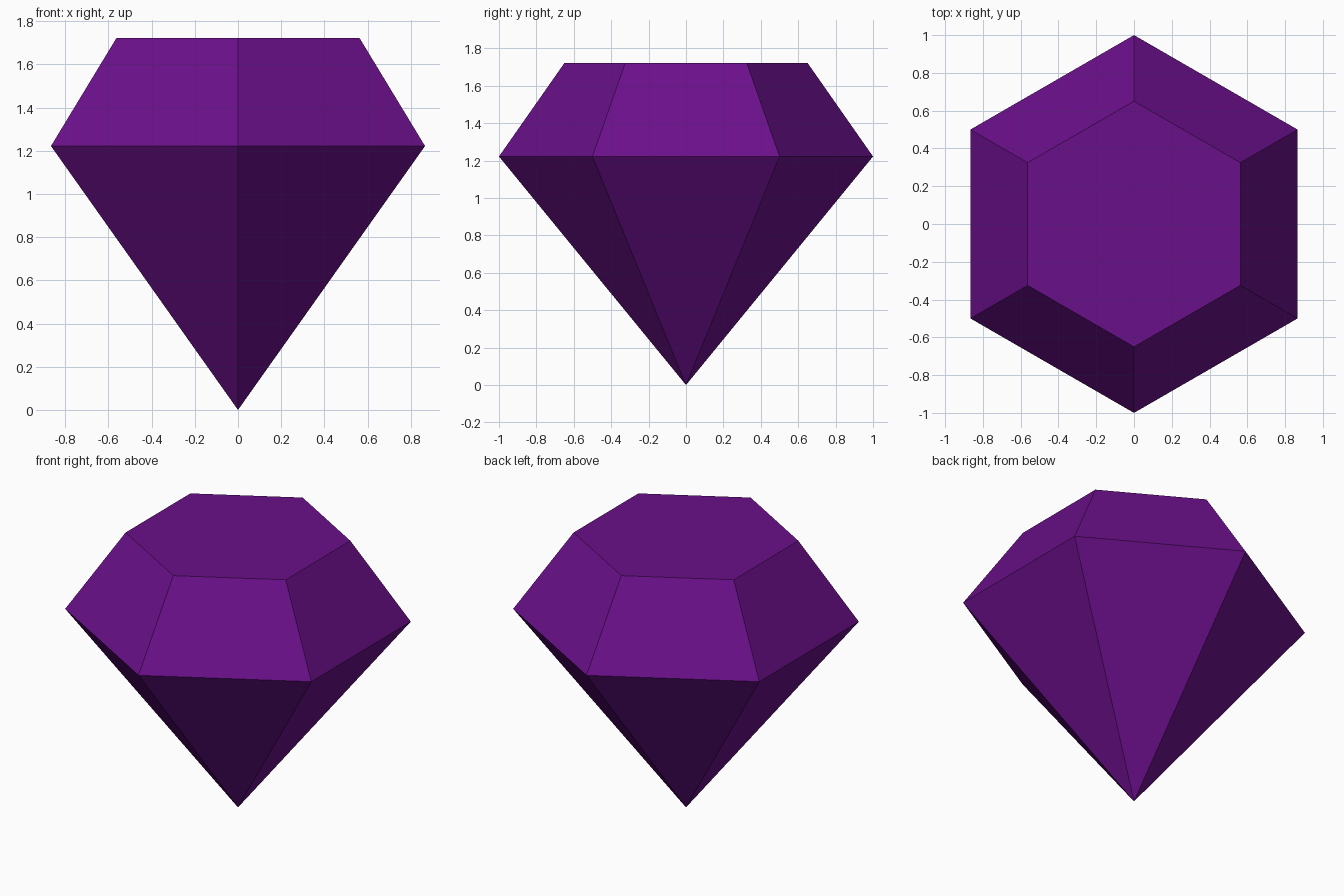
import bpy, bmesh, math

if "Cube" in bpy.data.objects:
    bpy.data.objects.remove(bpy.data.objects["Cube"])

SIDES = 6
GIRDLE_Z, TABLE_Z = 1.222, 1.722
GIRDLE_R, TABLE_R = 1.0, 0.65

purple = bpy.data.materials.new("deep purple")
purple.diffuse_color = (0.144, 0.005, 0.254, 1)
purple.use_nodes = True
purple.node_tree.nodes["Principled BSDF"].inputs["Base Color"].default_value = purple.diffuse_color

bm = bmesh.new()


def ring(radius, z):
    """Hexagon of vertices with corners on the y axis."""
    angles = [math.pi / 2 + i * math.tau / SIDES for i in range(SIDES)]
    return [bm.verts.new((radius * math.cos(a), radius * math.sin(a), z)) for a in angles]


# Pointed base, widest edge and flat top
tip = bm.verts.new((0, 0, 0))
girdle = ring(GIRDLE_R, GIRDLE_Z)
table = ring(TABLE_R, TABLE_Z)

for i in range(SIDES):
    j = (i + 1) % SIDES
    bm.faces.new((tip, girdle[j], girdle[i]))                  # lower facet
    bm.faces.new((girdle[i], girdle[j], table[j], table[i]))   # upper facet
bm.faces.new(table)                                            # flat top
bmesh.ops.recalc_face_normals(bm, faces=bm.faces)

mesh = bpy.data.meshes.new("gemstone")
bm.to_mesh(mesh)
bm.free()
mesh.materials.append(purple)
bpy.context.collection.objects.link(bpy.data.objects.new("gemstone", mesh))
